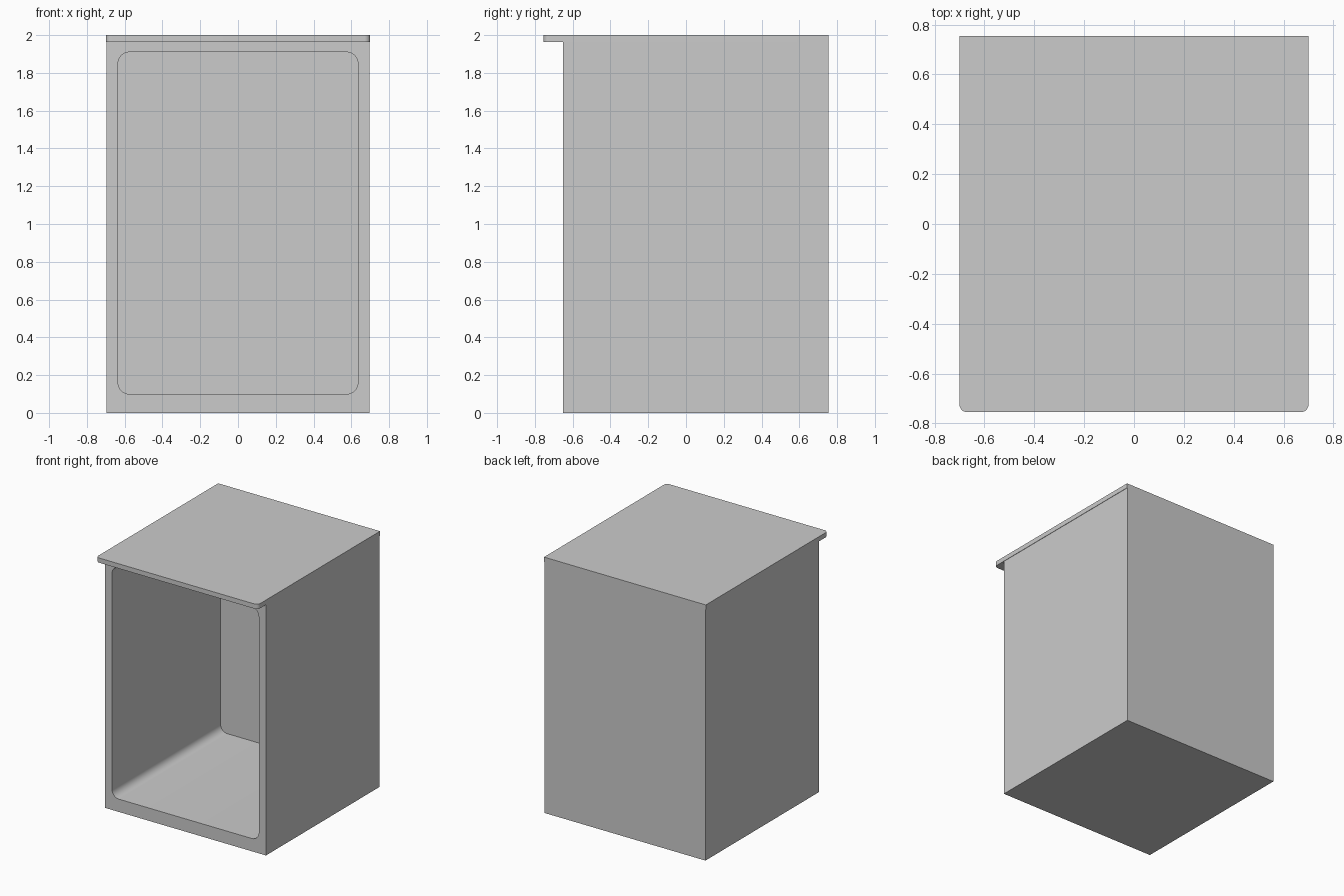
import bpy, bmesh, math
from mathutils import Vector

cube = bpy.data.objects.get("Cube")
if cube:
    bpy.data.objects.remove(cube, do_unlink=True)

GREY = (0.6, 0.6, 0.6, 1)
mat = bpy.data.materials.new("light grey")
mat.use_nodes = True
mat.diffuse_color = GREY
mat.node_tree.nodes["Principled BSDF"].inputs["Base Color"].default_value = GREY


def rounded_rect(u0, u1, v0, v1, radii, steps=8):
    """Outline, counter-clockwise from the lower left corner."""
    corners = [(u0, v0, 1, 1), (u1, v0, -1, 1), (u1, v1, -1, -1), (u0, v1, 1, -1)]
    points = []
    for i, ((u, v, su, sv), r) in enumerate(zip(corners, radii)):
        if r == 0:
            points.append((u, v))
            continue
        for k in range(steps + 1):
            a = math.pi * (1 + i / 2) + math.pi / 2 * k / steps
            points.append((u + su * r + r * math.cos(a), v + sv * r + r * math.sin(a)))
    return points


def finish(bm, name):
    bmesh.ops.recalc_face_normals(bm, faces=bm.faces)
    mesh = bpy.data.meshes.new(name)
    bm.to_mesh(mesh)
    bm.free()
    mesh.materials.append(mat)
    obj = bpy.data.objects.new(name, mesh)
    bpy.context.collection.objects.link(obj)
    bpy.ops.object.select_all(action='DESELECT')
    obj.select_set(True)
    bpy.context.view_layer.objects.active = obj
    bpy.ops.object.shade_smooth_by_angle(angle=math.radians(30))
    return obj


def sleeve(bm, outline, y0, y1):
    """Extrude an x-z outline along y, closed at the back; return its front edges."""
    front = [bm.verts.new((x, y0, z)) for x, z in outline]
    back = [bm.verts.new((x, y1, z)) for x, z in outline]
    n = len(outline)
    for i in range(n):
        j = (i + 1) % n
        bm.faces.new((front[i], front[j], back[j], back[i]))
    bm.faces.new(back)
    return [bm.edges.get((front[i], front[(i + 1) % n])) for i in range(n)]


# Cabinet: outer shell and rounded cavity joined by the front rim
FRONT, BACK, UNDER_TOP = -0.65, 0.755, 1.963
bm = bmesh.new()
rim = sleeve(bm, rounded_rect(-0.697, 0.697, 0, UNDER_TOP, [0] * 4), FRONT, BACK)
rim += sleeve(bm, rounded_rect(-0.635, 0.635, 0.1, 1.91, [0.06] * 4), FRONT, 0.69)
bmesh.ops.triangle_fill(bm, edges=rim, use_beauty=True, normal=Vector((0, -1, 0)))
finish(bm, "cabinet_body")

# Top slab: overhangs the front, with rounded front corners
bm = bmesh.new()
outline = rounded_rect(-0.7, 0.7, -0.755, BACK, [0.03, 0.03, 0, 0])
base = bm.faces.new([bm.verts.new((x, y, UNDER_TOP)) for x, y in outline])
raised = bmesh.ops.extrude_face_region(bm, geom=[base], use_keep_orig=True)
top_verts = [g for g in raised["geom"] if isinstance(g, bmesh.types.BMVert)]
bmesh.ops.translate(bm, verts=top_verts, vec=(0, 0, 2 - UNDER_TOP))
finish(bm, "top_slab")
